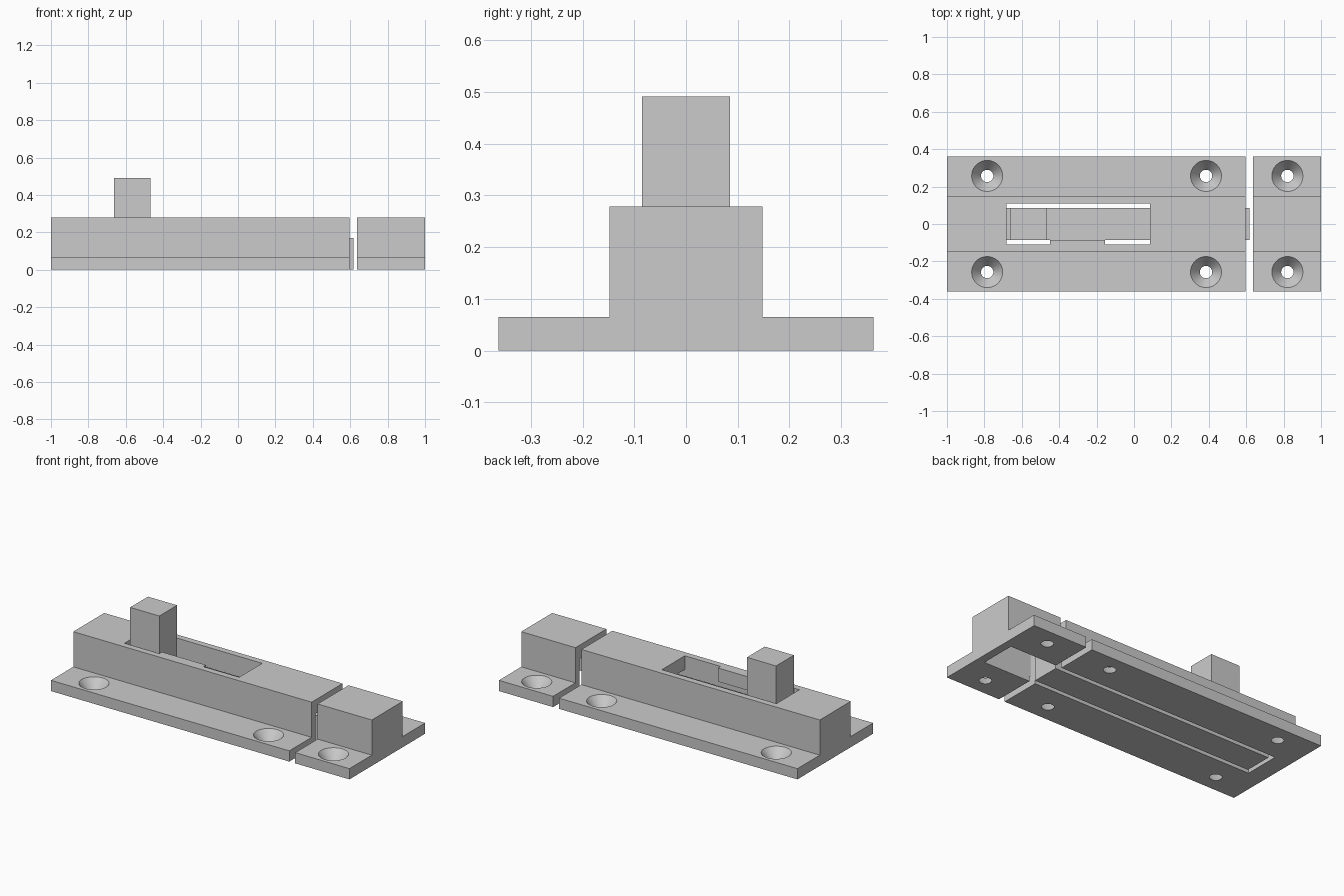
import bpy
import bmesh
import math

default = bpy.data.objects.get("Cube")
if default:
    bpy.data.objects.remove(default, do_unlink=True)

# One plain grey finish
grey = bpy.data.materials.new("plain grey")
grey.use_nodes = True
COLOUR = (0.6, 0.6, 0.6, 1)
grey.diffuse_color = COLOUR
grey.node_tree.nodes["Principled BSDF"].inputs["Base Color"].default_value = COLOUR

# Shared dimensions
HALF_WIDTH, RISER, CHANNEL, BOLT = 0.362, 0.148, 0.11, 0.085
PLATE, TOP, BOLT_TOP, CHANNEL_TOP = 0.065, 0.278, 0.17, 0.195
HOLE_Y, HOLE_TOP, HOLE_BOTTOM = 0.257, 0.083, 0.033
EPS = 0.02


def finish(name, bm):
    bmesh.ops.recalc_face_normals(bm, faces=bm.faces)
    mesh = bpy.data.meshes.new(name)
    bm.to_mesh(mesh)
    bm.free()
    mesh.materials.append(grey)
    obj = bpy.data.objects.new(name, mesh)
    bpy.context.collection.objects.link(obj)
    return obj


def prism(name, points, direction):
    """Extrude a closed outline along a direction."""
    bm = bmesh.new()
    face = bm.faces.new([bm.verts.new(p) for p in points])
    extruded = bmesh.ops.extrude_face_region(bm, geom=[face])["geom"]
    verts = [g for g in extruded if isinstance(g, bmesh.types.BMVert)]
    bmesh.ops.translate(bm, verts=verts, vec=direction)
    return finish(name, bm)


def box(name, x0, x1, y0, y1, z0, z1):
    return prism(name, [(x0, y0, z0), (x1, y0, z0), (x1, y1, z0), (x0, y1, z0)],
                 (0, 0, z1 - z0))


def flanged_block(name, x0, x1):
    """Riser with a thin mounting flange on both sides."""
    half = [(HALF_WIDTH, 0), (HALF_WIDTH, PLATE), (RISER, PLATE), (RISER, TOP)]
    outline = half + [(-y, z) for y, z in reversed(half)]
    return prism(name, [(x0, y, z) for y, z in outline], (x1 - x0, 0, 0))


def countersink(x, y):
    slope = (HOLE_TOP - HOLE_BOTTOM) / PLATE
    bm = bmesh.new()
    bmesh.ops.create_cone(bm, cap_ends=True, segments=48,
                          radius1=HOLE_BOTTOM - slope * EPS,
                          radius2=HOLE_TOP + slope * EPS,
                          depth=PLATE + 2 * EPS)
    bmesh.ops.translate(bm, verts=bm.verts, vec=(x, y, PLATE / 2))
    return finish("screw_hole_cutter", bm)


def cut(target, cutters):
    for cutter in cutters:
        cutter.hide_render = True
        mod = target.modifiers.new("cut", "BOOLEAN")
        mod.operation = "DIFFERENCE"
        mod.solver = "EXACT"
        mod.object = cutter
    bpy.context.view_layer.update()
    graph = bpy.context.evaluated_depsgraph_get()
    mesh = bpy.data.meshes.new_from_object(target.evaluated_get(graph))
    target.modifiers.clear()
    target.data = mesh
    mesh.name = target.name
    for cutter in cutters:
        bpy.data.objects.remove(cutter, do_unlink=True)
    bpy.ops.object.select_all(action="DESELECT")
    target.select_set(True)
    bpy.context.view_layer.objects.active = target
    bpy.ops.object.shade_smooth_by_angle(angle=math.radians(30))


# Housing: bolt channel underneath, handle slot with two locking notches on top
housing = flanged_block("housing", -1, 0.597)
slot = [(-0.683, -CHANNEL), (-0.45, -CHANNEL), (-0.45, -BOLT), (-0.155, -BOLT),
        (-0.155, -CHANNEL), (0.085, -CHANNEL), (0.085, CHANNEL), (-0.683, CHANNEL)]
cut(housing, [
    box("channel_cutter", -0.89, 0.597 + EPS, -CHANNEL, CHANNEL, -EPS, CHANNEL_TOP),
    prism("slot_cutter", [(x, y, CHANNEL_TOP - EPS) for x, y in slot],
          (0, 0, TOP - CHANNEL_TOP + 2 * EPS)),
] + [countersink(x, s * HOLE_Y) for x in (-0.785, 0.385) for s in (-1, 1)])

# Keeper: pocket open below and toward the housing
keeper = flanged_block("keeper", 0.637, 1)
cut(keeper, [
    box("pocket_cutter", 0.637 - EPS, 0.95, -CHANNEL, CHANNEL, -EPS, CHANNEL_TOP),
] + [countersink(0.82, s * HOLE_Y) for s in (-1, 1)])

# Sliding bolt with its upright handle, as one L-shaped piece
bolt_profile = [(-0.865, 0), (0.617, 0), (0.617, BOLT_TOP), (-0.468, BOLT_TOP),
                (-0.468, 0.491), (-0.663, 0.491), (-0.663, BOLT_TOP), (-0.865, BOLT_TOP)]
prism("sliding_bolt", [(x, -BOLT, z) for x, z in bolt_profile], (0, 2 * BOLT, 0))
